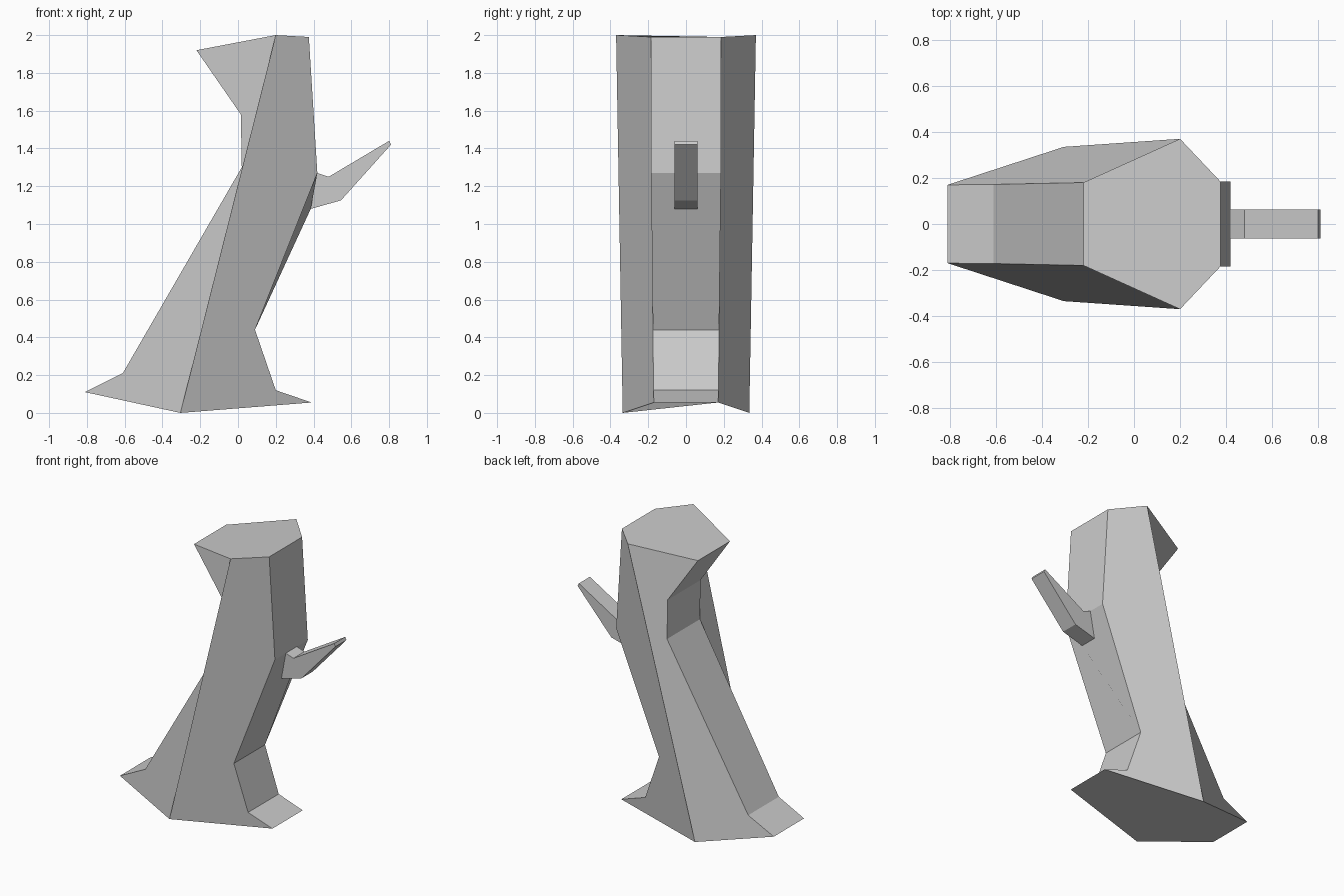
import bpy

cube = bpy.data.objects.get("Cube")
if cube:
    bpy.data.objects.remove(cube, do_unlink=True)

mat = bpy.data.materials.new("plain_grey")
grey = (0.6, 0.6, 0.6, 1.0)
mat.diffuse_color = grey
mat.use_nodes = True
mat.node_tree.nodes["Principled BSDF"].inputs["Base Color"].default_value = grey

verts, faces = [], []


def pair(x, y, z):
    """Add a point and its mirror; return (front, back) indices."""
    verts.extend([(x, -y, z), (x, y, z)])
    return len(verts) - 2, len(verts) - 1


def chain(points):
    return [pair(*p) for p in points]


def bridge(rows):
    """Quads between the front and back of consecutive pairs."""
    for a, b in zip(rows, rows[1:]):
        faces.append((a[0], b[0], b[1], a[1]))


def sides(outline):
    """One flat polygon on the front and one on the back."""
    faces.append([p[0] for p in outline])
    faces.append([p[1] for p in reversed(outline)])


# Trunk: widest ridge, left-hand profile and right-hand profile, top to bottom
ridge = chain([(0.2, 0.37, 2.0), (-0.305, 0.335, 0.0)])
low_x = chain([(-0.22, 0.18, 1.92), (0.015, 0.185, 1.58), (0.02, 0.185, 1.3),
               (-0.61, 0.172, 0.21), (-0.81, 0.17, 0.11)])
high_x = chain([(0.375, 0.185, 1.99), (0.42, 0.185, 1.27), (0.09, 0.175, 0.44),
                (0.2, 0.172, 0.12), (0.39, 0.17, 0.055)])
sides([ridge[0]] + low_x + [ridge[1]])
sides([ridge[1]] + high_x[::-1] + [ridge[0]])
bridge(low_x)
bridge(high_x[:2][::-1])
bridge(high_x[2:][::-1])

# Top and underside caps
for a, b, c in ((low_x[0], ridge[0], high_x[0]), (high_x[-1], ridge[1], low_x[-1])):
    faces.append((a[0], b[0], c[0], c[1], b[1], a[1]))

# Side branch growing out of the trunk
branch = chain([(0.42, 0.062, 1.27), (0.48, 0.062, 1.25), (0.8, 0.062, 1.44),
                (0.81, 0.062, 1.42), (0.545, 0.062, 1.125), (0.385, 0.062, 1.08)])
sides(branch[::-1])
bridge(branch[::-1])

# Trunk face around the branch base
top, knee = high_x[1], high_x[2]
faces.append((knee[0], knee[1], top[1], branch[0][1], branch[-1][1],
              branch[-1][0], branch[0][0], top[0]))

mesh = bpy.data.meshes.new("trunk_with_branch")
mesh.from_pydata(verts, [], faces)
mesh.materials.append(mat)
mesh.update()
obj = bpy.data.objects.new("trunk_with_branch", mesh)
bpy.context.collection.objects.link(obj)

# Make all faces point outward
bpy.context.view_layer.objects.active = obj
obj.select_set(True)
bpy.ops.object.mode_set(mode='EDIT')
bpy.ops.mesh.select_all(action='SELECT')
bpy.ops.mesh.normals_make_consistent(inside=False)
bpy.ops.object.mode_set(mode='OBJECT')
